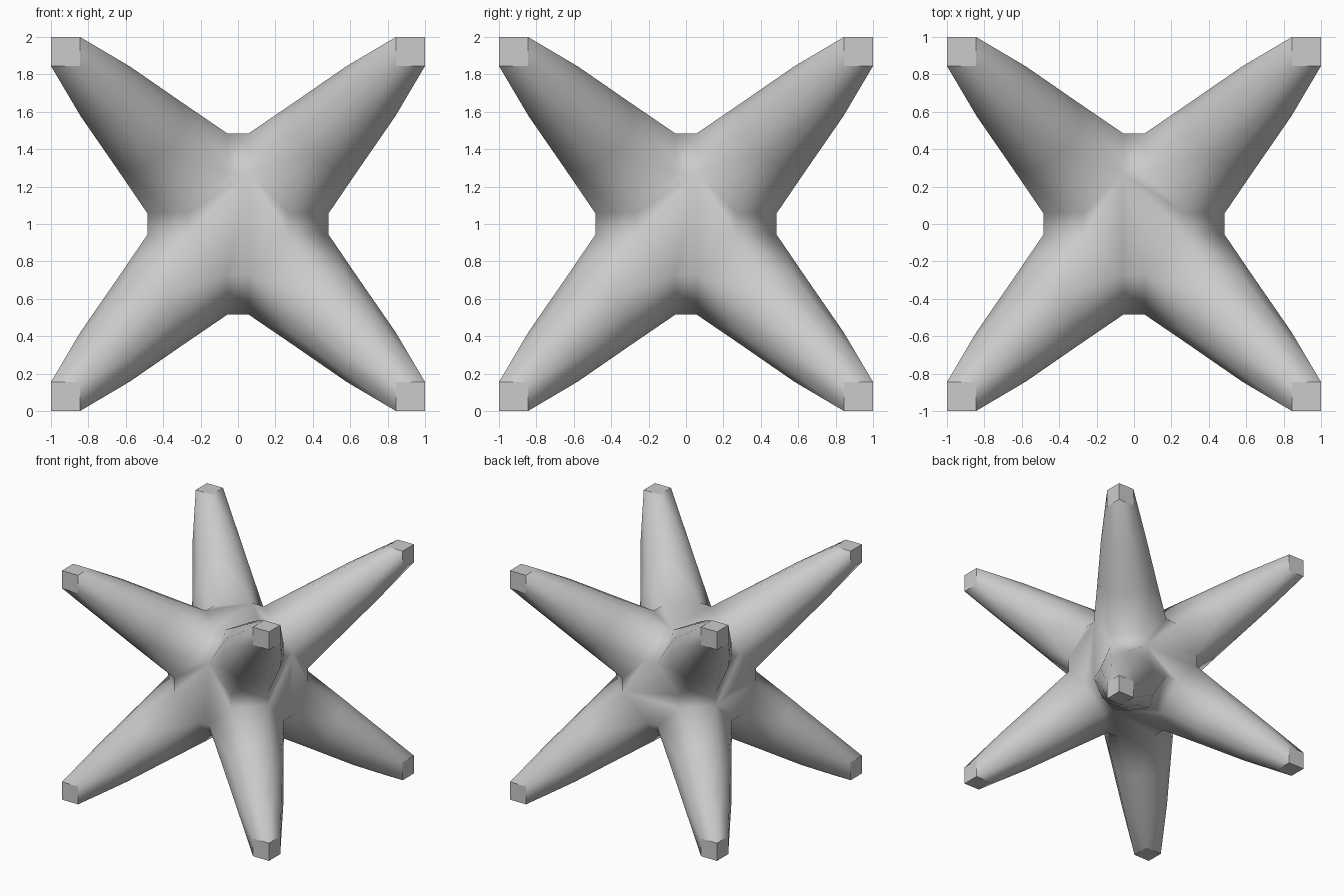
import bpy, bmesh, math
from itertools import product
from mathutils import Vector

if "Cube" in bpy.data.objects:
    bpy.data.objects.remove(bpy.data.objects["Cube"])

AXIS = Vector((1, 1, 1)).normalized()
U = Vector((-1, 0, 1)).normalized()
W = AXIS.cross(U)
CENTRE = Vector((0, 0, 1))
BASE_S, BASE_R = 0.4703, 0.302      # hexagonal arm root
TIP = 0.845                         # start of the square-cornered tip


def around(deg):
    a = math.radians(deg)
    return U * math.cos(a) + W * math.sin(a)


def ring(s, r, n):
    return [AXIS * s + around(360 * k / n) * r for k in range(n)]


def tip_ring():
    # zigzag hexagon where the arm meets the cube-shaped tip
    return [Vector([1.0 if c > 0 else TIP for c in around(30 + 60 * k)]) for k in range(6)]


bm = bmesh.new()


def add(points, sign):
    return [bm.verts.new([p[i] * sign[i] for i in range(3)]) for p in points]


arms = [(sign, add(ring(BASE_S, BASE_R, 6), sign)) for sign in product((1, -1), repeat=3)]

# Central body: hull of all arm roots, opened where the arms leave
bmesh.ops.convex_hull(bm, input=[v for _, root in arms for v in root])
roots = [set(root) for _, root in arms]
caps = [f for f in bm.faces if any(set(f.verts) <= r for r in roots)]
bmesh.ops.delete(bm, geom=caps, context='FACES_ONLY')


def six_to_twelve(six, twelve, shift):
    for k in range(6):
        a, b = six[k], six[(k + 1) % 6]
        r0, r1, r2 = (twelve[(2 * k + shift + j) % 12] for j in range(3))
        for tri in ((a, r0, r1), (a, r1, b), (b, r1, r2)):
            bm.faces.new(tri)


# Tapered arms with cube-corner tips
tips = []
for sign, root in arms:
    low = add(ring(0.84, 0.245, 12), sign)
    high = add(ring(1.23, 0.187, 12), sign)
    end = add(tip_ring(), sign)
    corner = add([Vector((1, 1, 1))], sign)[0]
    six_to_twelve(root, low, 0)
    for k in range(12):
        j = (k + 1) % 12
        bm.faces.new((low[k], low[j], high[j], high[k]))
    six_to_twelve(end, high, 1)
    for k in (1, 3, 5):
        tips.append(bm.faces.new((corner, end[k], end[(k + 1) % 6], end[(k + 2) % 6])))

bmesh.ops.recalc_face_normals(bm, faces=bm.faces)
for f in bm.faces:
    f.smooth = True
for f in tips:
    f.smooth = False
    for e in f.edges:
        e.smooth = False
bmesh.ops.translate(bm, verts=bm.verts, vec=CENTRE)

mesh = bpy.data.meshes.new("eight_armed_star")
bm.to_mesh(mesh)
bm.free()
star = bpy.data.objects.new("eight_armed_star", mesh)
bpy.context.collection.objects.link(star)
